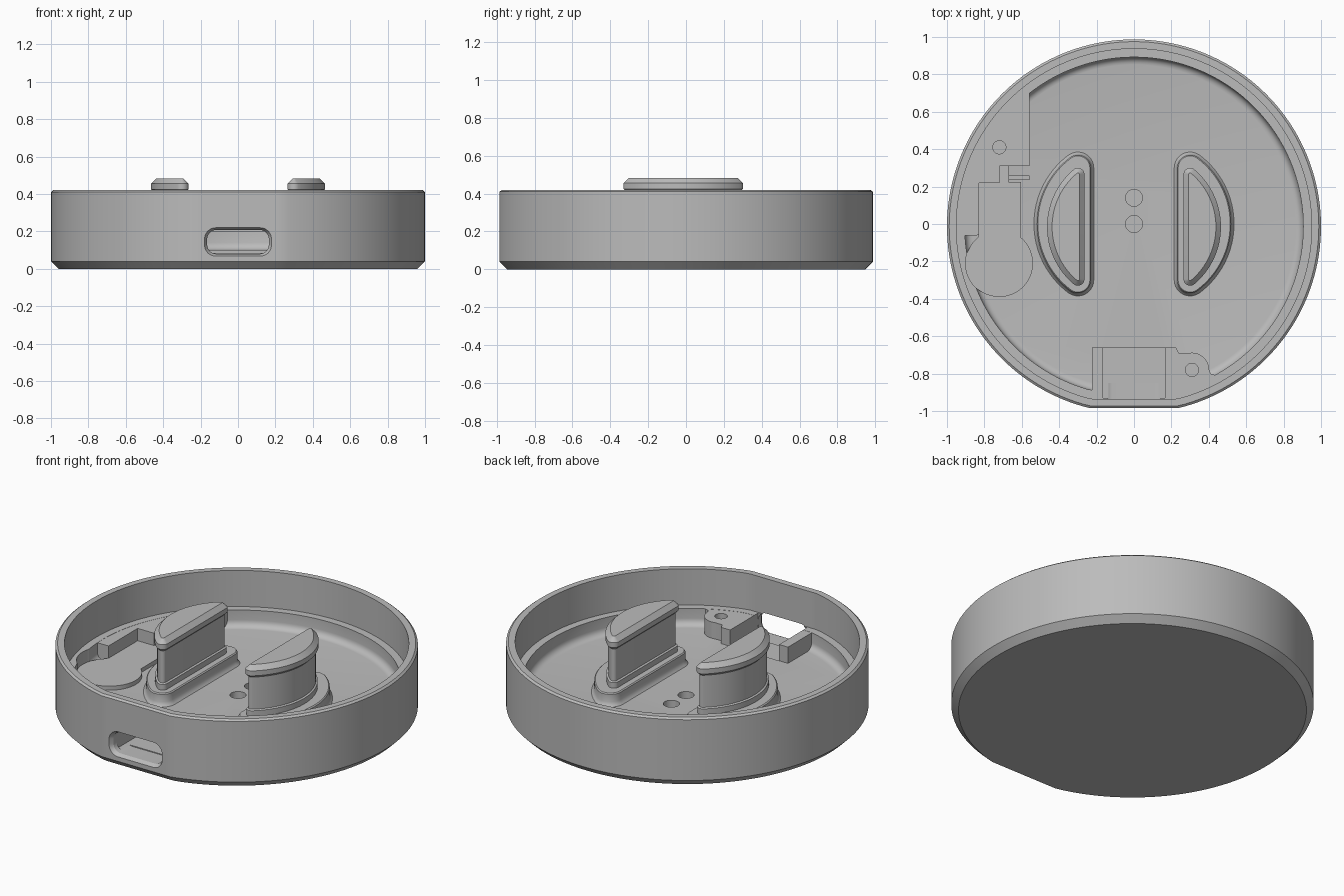
import bpy, bmesh
from math import sin, cos, pi, asin, radians

cube = bpy.data.objects.get("Cube")
if cube:
    bpy.data.objects.remove(cube)

grey = bpy.data.materials.new("plain grey")
grey.use_nodes = True
colour = (0.5, 0.5, 0.5, 1)
grey.diffuse_color = colour
grey.node_tree.nodes["Principled BSDF"].inputs["Base Color"].default_value = colour

CY = -0.013      # centre of the round body in y
FLAT = 0.028     # depth of the front flat
FLOOR, LEDGE = 0.10, 0.20


def loft(name, rings):
    """Closed solid through rings that share one point count."""
    bm = bmesh.new()
    loops = [[bm.verts.new(p) for p in ring] for ring in rings]
    n = len(loops[0])
    for a, b in zip(loops, loops[1:]):
        for i in range(n):
            j = (i + 1) % n
            bm.faces.new((a[i], a[j], b[j], b[i]))
    bm.faces.new(loops[0])
    bm.faces.new(loops[-1])
    bmesh.ops.recalc_face_normals(bm, faces=bm.faces)
    mesh = bpy.data.meshes.new(name)
    bm.to_mesh(mesh)
    bm.free()
    mesh.materials.append(grey)
    obj = bpy.data.objects.new(name, mesh)
    bpy.context.collection.objects.link(obj)
    return obj


def prism(name, outline, z0, z1):
    return loft(name, [[(x, y, z) for x, y in outline] for z in (z0, z1)])


def arc(cx, cy, r, a0, a1, n):
    return [(cx + r * cos(radians(a0 + (a1 - a0) * i / n)),
             cy + r * sin(radians(a0 + (a1 - a0) * i / n))) for i in range(n + 1)]


def disc(name, x, y, r, z0, z1):
    return prism(name, arc(x, y, r, 0, 360, 48)[:-1], z0, z1)


def box(name, x0, x1, y0, y1, z0, z1):
    return prism(name, [(x0, y0), (x1, y0), (x1, y1), (x0, y1)], z0, z1)


def select_only(obj):
    bpy.ops.object.select_all(action='DESELECT')
    obj.select_set(True)
    bpy.context.view_layer.objects.active = obj


def cut(obj, *cutters):
    select_only(obj)
    for cutter in cutters:
        cutter.hide_render = True
        mod = obj.modifiers.new("cut", 'BOOLEAN')
        mod.operation, mod.solver, mod.object = 'DIFFERENCE', 'EXACT', cutter
        bpy.ops.object.modifier_apply(modifier=mod.name)
        bpy.data.objects.remove(cutter)


def body_ring(r, z, n=160):
    return [(x, max(y, -(r - FLAT)) + CY, z) for x, y in arc(0, 0, r, 0, 360, n)[:-1]]


def slot_ring(y, half_w, z0, z1, r):
    """Rounded rectangle standing in the xz plane."""
    pts = []
    for k, (sx, z) in enumerate(((1, z1 - r), (-1, z1 - r), (-1, z0 + r), (1, z0 + r))):
        pts += arc(sx * (half_w - r), z, r, 90 * k, 90 * k + 90, 8)
    return [(x, y, z) for x, z in pts]


def d_ring(side, x0, sag, half, r, z, cy=0.0):
    """D outline with rounded corners: a chord facing the middle, a bow outward."""
    big = (half ** 2 + sag ** 2) / (2 * sag)
    cx = x0 + sag - big
    a = asin(half / big) * 180 / pi
    pts = (arc(x0, -half, r, -180, -a, 10) + arc(cx, 0, big + r, -a, a, 32)[1:-1]
           + arc(x0, half, r, a, 180, 10))
    return [(side * x, y + cy, z) for x, y in pts]


# Round tray: outer wall, rim, inner ledge, rounded floor corner
profile = [(0.96, 0), (1, 0.04), (1, 0.41), (0.988, 0.42), (0.95, 0.42),
           (0.95, LEDGE), (0.905, LEDGE)]
profile += [(0.905 - 0.04 * (1 - cos(t * pi / 10)), 0.14 - 0.04 * sin(t * pi / 10))
            for t in range(6)]
tray = loft("tray", [body_ring(r, z) for r, z in profile])

# Port opening, connector bay, round pocket and floor holes
cut(tray,
    loft("port_cutter", [slot_ring(-1.02, 0.2, 0.048, 0.237, 0.075),
                         slot_ring(-0.962, 0.165, 0.08, 0.208, 0.05),
                         slot_ring(-0.85, 0.165, 0.08, 0.208, 0.05)]),
    box("bay_cutter", -0.165, 0.165, -0.93, -0.66, 0.085, 0.35),
    disc("pocket_cutter", -0.72, -0.21, 0.181, 0.12, 0.35),
    disc("hole_cutter_a", 0, 0, 0.045, 0.05, 0.3),
    disc("hole_cutter_b", 0, 0.14, 0.045, 0.05, 0.3))

# Raised shelf on the right side with a screw hole
shelf_edge = [(-0.56, 0.31), (-0.72, 0.31), (-0.72, 0.22), (-0.83, 0.22), (-0.83, -0.06)]
shelf = prism("side_shelf", [(-0.56, 0.7)] + shelf_edge
              + arc(0, CY, 0.93, 183, 127, 24), 0.08, LEDGE - 0.001)
cut(shelf, disc("screw_cutter", -0.72, 0.41, 0.035, 0.11, 0.3))

# Low pocket floor and its small stop
pocket = disc("pocket_floor", -0.72, -0.21, 0.18, 0.08, 0.125)
channel = box("channel_floor", -0.835, -0.605, -0.2, 0.225, 0.08, 0.124)
channel_end = box("channel_end", -0.725, -0.67, 0.22, 0.315, 0.08, 0.1235)
stop = box("channel_stop", -0.67, -0.56, 0.235, 0.26, 0.08, 0.16)

# Walls beside the connector bay, one with a screw boss
bay_wall = box("bay_wall", -0.225, -0.165, -0.93, -0.66, 0.07, LEDGE - 0.001)
boss = prism("screw_boss", [(0.165, -0.93), (0.165, -0.66), (0.225, -0.66), (0.24, -0.69)]
             + arc(0.31, -0.78, 0.092, 105, 0, 14)
             + [(0.41, -0.8), (0.44, -0.81), (0.4, -0.85), (0.22, -0.91)],
             0.07, LEDGE - 0.001)
cut(boss, disc("screw_cutter", 0.31, -0.78, 0.035, 0.11, 0.3))

# Two mirrored hook posts: flared foot, stem and overhanging chamfered head
for side, label in ((1, "left"), (-1, "right")):
    foot = [(0.09, 0.095), (0.078, 0.107), (0.07, 0.125), (0.07, 0.17), (0.064, 0.176)]
    loft(label + "_post_foot", [d_ring(side, 0.30, 0.15, 0.3, r, z) for r, z in foot])
    head = [(0.03, 0.15), (0.03, 0.21), (0.02, 0.215), (0.02, 0.41),
            (0.035, 0.425), (0.035, 0.455), (0.008, 0.482)]
    loft(label + "_post_hook",
         [d_ring(side, 0.30, 0.13, 0.28, r, z, -0.015) for r, z in head])

for obj in bpy.context.collection.objects:
    if obj.type == 'MESH' and grey.name in obj.data.materials:
        select_only(obj)
        bpy.ops.object.shade_smooth_by_angle(angle=radians(25))
